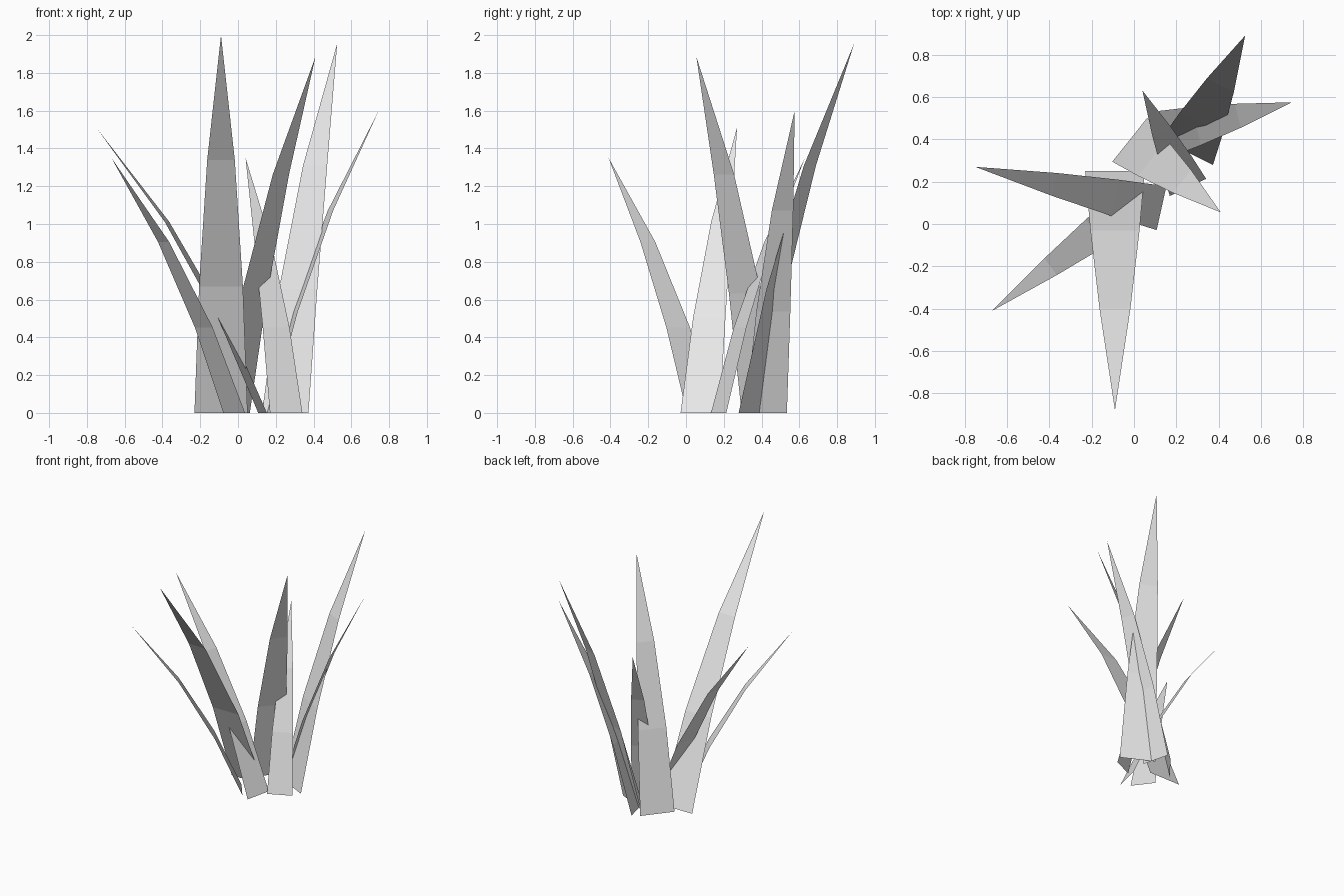
import bpy
import bmesh
from mathutils import Vector

cube = bpy.data.objects.get("Cube")
if cube:
    bpy.data.objects.remove(cube, do_unlink=True)

# Single plain colour for every blade
GREY = (0.8, 0.8, 0.8, 1.0)
mat = bpy.data.materials.new("pale_grey")
mat.use_nodes = True
mat.diffuse_color = GREY
mat.node_tree.nodes["Principled BSDF"].inputs["Base Color"].default_value = GREY

# Shared blade profile: fraction of height, fraction of lean, half width per height
PROFILE = [(0, 0, 0.0703), (0.335, 0.248, 0.058), (0.67, 0.575, 0.0365)]


def grass_blade(name, base, tip):
    """Flat tapering blade that bends outward from its base centre to its tip."""
    base, tip = Vector((*base, 0)), Vector(tip)
    height = tip.z
    lean = Vector((tip.x - base.x, tip.y - base.y, 0))
    side = Vector((-lean.y, lean.x, 0)).normalized()

    bm = bmesh.new()
    rows = []
    for rise, reach, half in PROFILE:
        centre = base + lean * reach + Vector((0, 0, height * rise))
        rows.append([bm.verts.new(centre + side * half * height * s) for s in (-1, 1)])
    for (a, b), (c, d) in zip(rows, rows[1:]):
        bm.faces.new((b, a, c, d))
    bm.faces.new((rows[-1][1], rows[-1][0], bm.verts.new(tip)))

    mesh = bpy.data.meshes.new(name)
    bm.to_mesh(mesh)
    bm.free()
    mesh.materials.append(mat)
    obj = bpy.data.objects.new(name, mesh)
    bpy.context.collection.objects.link(obj)


# Blades of the tuft: base centre, tip
grass_blade("front_blade", (-0.09, 0.25), (-0.09, -0.88, 2.0))
grass_blade("back_left_blade", (0.25, 0.34), (0.525, 0.89, 1.955))
grass_blade("left_blade", (0.145, 0.425), (0.745, 0.575, 1.6))
grass_blade("front_left_blade", (-0.02, 0.398), (0.41, 0.055, 1.885))
grass_blade("back_blade", (0.255, 0.173), (0.04, 0.63, 1.35))
grass_blade("right_blade", (0.13, 0.075), (-0.75, 0.27, 1.51))
grass_blade("front_right_blade", (-0.02, 0.08), (-0.67, -0.41, 1.35))
